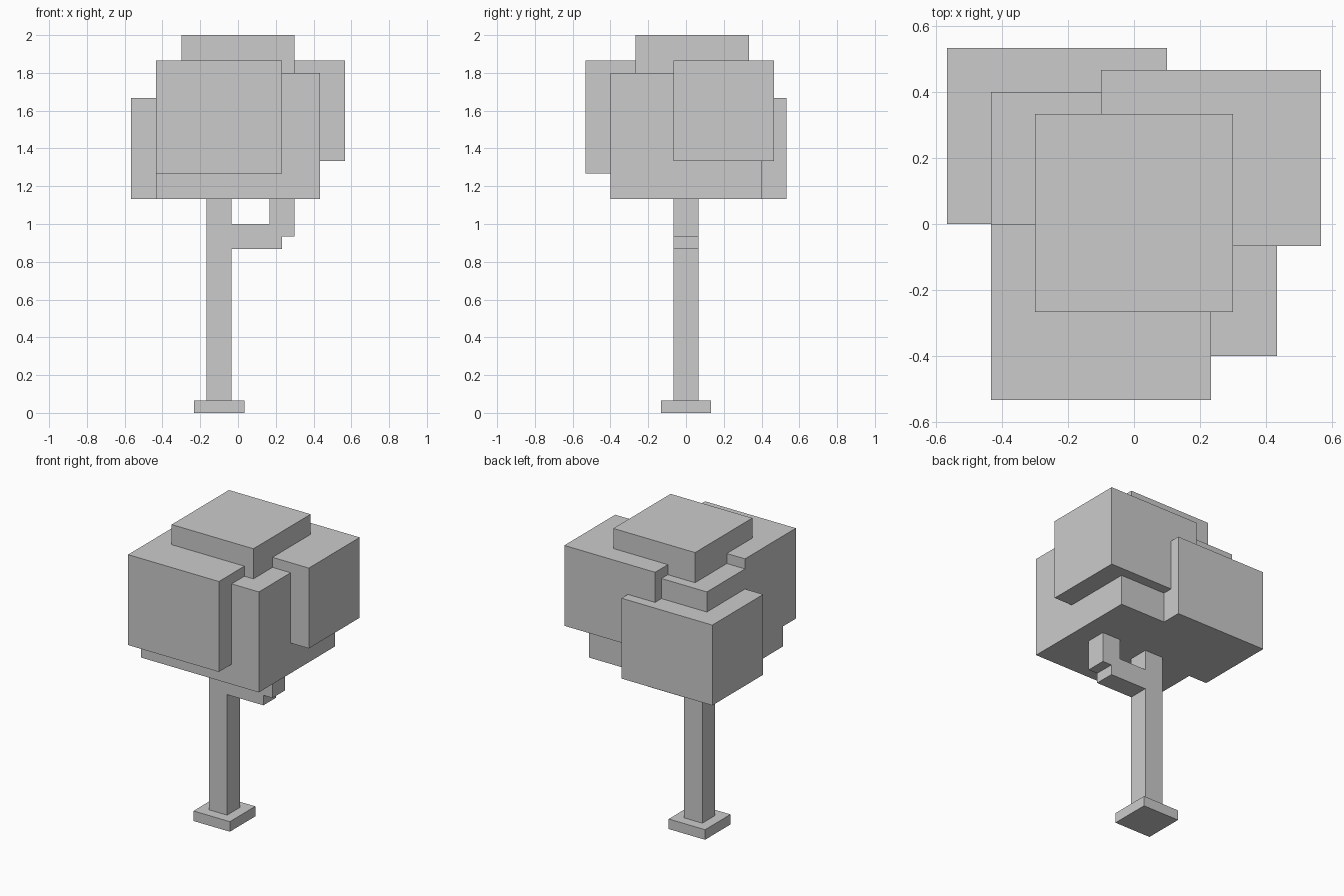
import bpy, bmesh

if "Cube" in bpy.data.objects:
    bpy.data.objects.remove(bpy.data.objects["Cube"])

U = 1 / 15  # the model sits on a regular block grid


def prism(name, profile, y0, y1):
    """Extrude an x-z outline (grid units) from y0 to y1."""
    bm = bmesh.new()
    face = bm.faces.new([bm.verts.new((x * U, y0 * U, z * U)) for x, z in profile])
    new = bmesh.ops.extrude_face_region(bm, geom=[face])["geom"]
    verts = [v for v in new if isinstance(v, bmesh.types.BMVert)]
    bmesh.ops.translate(bm, verts=verts, vec=(0, (y1 - y0) * U, 0))
    bmesh.ops.recalc_face_normals(bm, faces=bm.faces)
    mesh = bpy.data.meshes.new(name)
    bm.to_mesh(mesh)
    bm.free()
    obj = bpy.data.objects.new(name, mesh)
    bpy.context.collection.objects.link(obj)
    return obj


def block(name, x, y, z):
    prism(name, [(x[0], z[0]), (x[1], z[0]), (x[1], z[1]), (x[0], z[1])], *y)


# Trunk and its foot
block("trunk_base", (-3.5, 0.5), (-2, 2), (0, 1))
block("trunk", (-2.5, -0.5), (-1, 1), (1, 17))

# Side branch, stepping up into the leaves
prism("branch", [(-0.5, 13), (3.5, 13), (3.5, 14), (4.5, 14), (4.5, 17),
                 (2.5, 17), (2.5, 15), (-0.5, 15)], -1, 1)

# Overlapping leaf blocks
block("leaves_core", (-6.5, 6.5), (-6, 6), (17, 27))
block("leaves_front", (-6.5, 3.5), (-8, 0), (19, 28))
block("leaves_back_left", (-8.5, 1.5), (0, 8), (17, 25))
block("leaves_right", (-1.5, 8.5), (-1, 7), (20, 28))
block("leaves_top", (-4.5, 4.5), (-4, 5), (21, 30))
